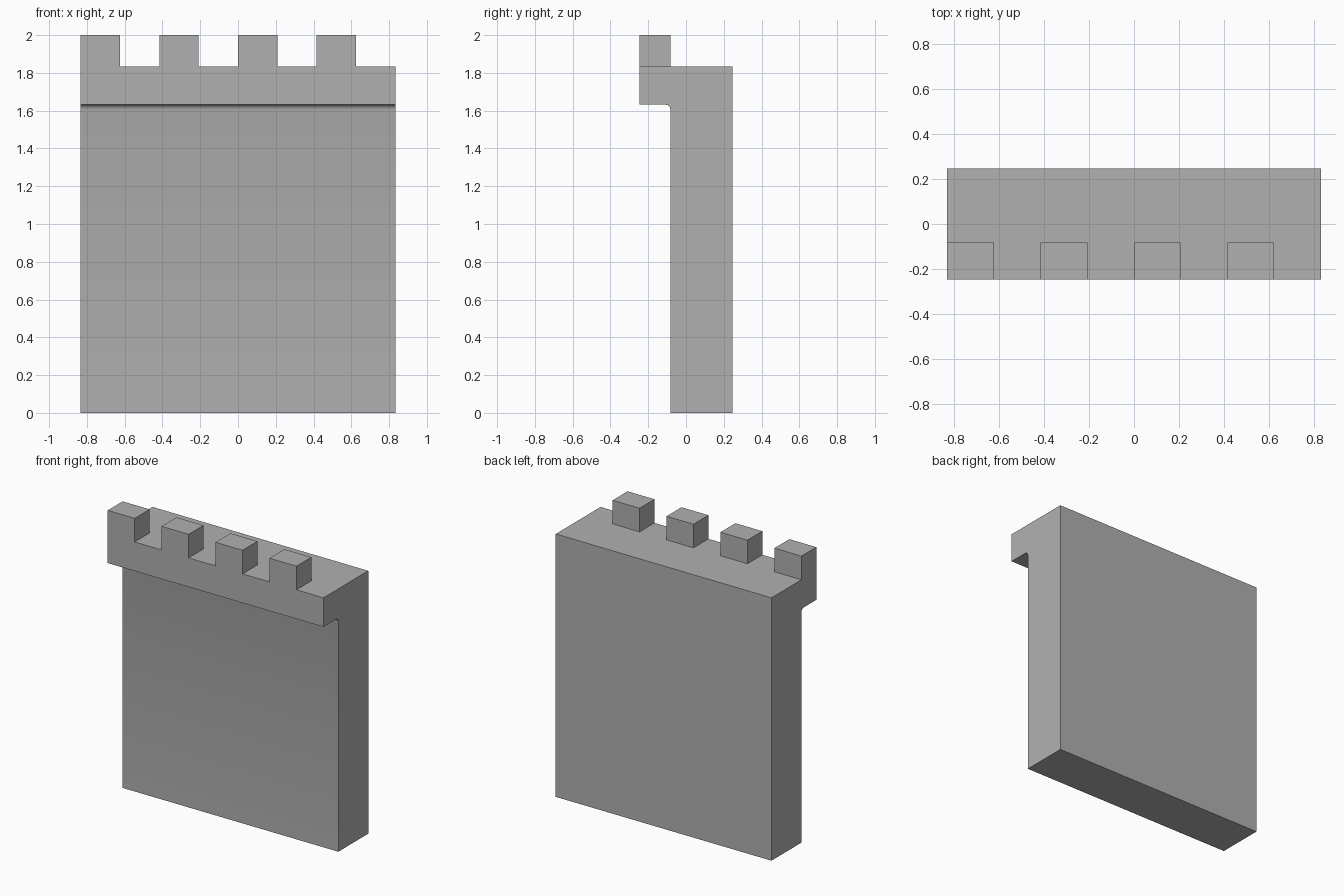
import bpy, bmesh, math

if "Cube" in bpy.data.objects:
    bpy.data.objects.remove(bpy.data.objects["Cube"])

HALF_W, BACK, FACE = 0.833, 0.247, -0.083
LEDGE, DECK, TOP = 1.632, 1.835, 2.0
R, STEPS, BAYS = 0.025, 3, 8

# Side profile (y, z): wall, small cove under the overhang, parapet, deck
profile = [(BACK, 0), (FACE, 0)]
for i in range(STEPS + 1):
    a = math.radians(90 * i / STEPS)
    profile.append((FACE - R + R * math.cos(a), LEDGE - R + R * math.sin(a)))
profile += [(-BACK, LEDGE), (-BACK, DECK), (FACE, DECK), (BACK, DECK)]
n = len(profile)
ledge_top = n - 3  # profile segment that carries the merlons

# Sweep the profile along x in equal bays
bm = bmesh.new()
rings = []
for k in range(BAYS + 1):
    x = -HALF_W + 2 * HALF_W * k / BAYS
    rings.append([bm.verts.new((x, y, z)) for y, z in profile])
merlon_bases = []
for k in range(BAYS):
    a, b = rings[k], rings[k + 1]
    for i in range(n):
        j = (i + 1) % n
        f = bm.faces.new((a[i], b[i], b[j], a[j]))
        if i == ledge_top and k % 2 == 0:
            merlon_bases.append(f)
bm.faces.new(rings[0])
bm.faces.new(rings[-1][::-1])

# Raise every other bay into a merlon
for f in bmesh.ops.extrude_discrete_faces(bm, faces=merlon_bases)["faces"]:
    for v in f.verts:
        v.co.z = TOP

# Merge flat areas and tidy normals
bmesh.ops.remove_doubles(bm, verts=bm.verts[:], dist=1e-5)
bmesh.ops.dissolve_limit(bm, angle_limit=math.radians(1),
                         verts=bm.verts[:], edges=bm.edges[:])
bmesh.ops.recalc_face_normals(bm, faces=bm.faces[:])

mesh = bpy.data.meshes.new("battlement_wall")
bm.to_mesh(mesh)
bm.free()
wall = bpy.data.objects.new("battlement_wall", mesh)
bpy.context.collection.objects.link(wall)
bpy.context.view_layer.objects.active = wall
wall.select_set(True)
bpy.ops.object.shade_smooth_by_angle(angle=math.radians(35))

# Dark grey stone
stone = bpy.data.materials.new("stone")
stone.diffuse_color = (0.44, 0.44, 0.44, 1)
stone.use_nodes = True
stone.node_tree.nodes["Principled BSDF"].inputs["Base Color"].default_value = stone.diffuse_color
mesh.materials.append(stone)
